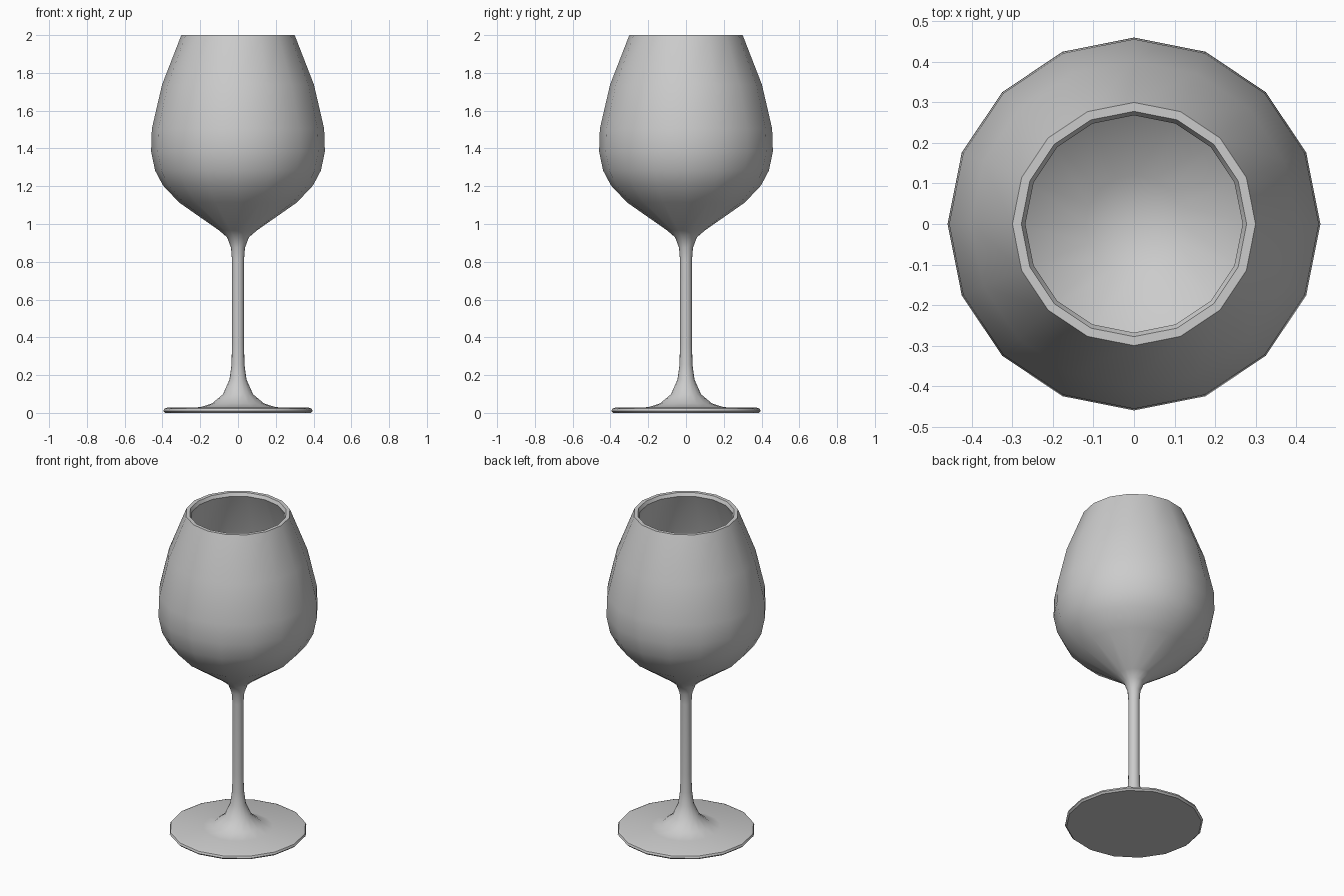
import bpy, bmesh, math

if "Cube" in bpy.data.objects:
    bpy.data.objects.remove(bpy.data.objects["Cube"])

SIDES = 16

# Half profiles as (radius, height), from the underside up and into the bowl
FOOT_AND_STEM = [(0, 0), (0.385, 0), (0.395, 0.01), (0.39, 0.022), (0.375, 0.028),
                 (0.2, 0.03), (0.138, 0.05), (0.08, 0.098), (0.045, 0.177),
                 (0.034, 0.257), (0.032, 0.37), (0.032, 0.81), (0.037, 0.875),
                 (0.058, 0.93), (0.10, 0.966)]
BOWL_OUTSIDE = [(0.312, 1.114), (0.397, 1.204), (0.439, 1.283), (0.46, 1.384),
                (0.456, 1.505), (0.402, 1.738), (0.30, 2.0)]
BOWL_INSIDE = [(0.278, 2.0), (0.268, 1.98), (0.373, 1.73), (0.426, 1.502),
               (0.43, 1.392), (0.411, 1.297), (0.373, 1.225), (0.293, 1.138),
               (0.12, 1.02), (0, 0.99)]


def lathe(name, profile):
    bm = bmesh.new()
    verts = [bm.verts.new((r, 0, z)) for r, z in profile]
    edges = [bm.edges.new(pair) for pair in zip(verts, verts[1:])]
    bmesh.ops.spin(bm, geom=verts + edges, cent=(0, 0, 0), axis=(0, 0, 1),
                   angle=math.tau, steps=SIDES, use_merge=False)
    bmesh.ops.remove_doubles(bm, verts=bm.verts, dist=0.0005)
    bmesh.ops.recalc_face_normals(bm, faces=bm.faces)
    mesh = bpy.data.meshes.new(name)
    bm.to_mesh(mesh)
    bm.free()
    obj = bpy.data.objects.new(name, mesh)
    bpy.context.collection.objects.link(obj)
    return obj


# One continuous shell: foot, stem, bowl and hollow interior
glass = lathe("wine_glass", FOOT_AND_STEM + BOWL_OUTSIDE + BOWL_INSIDE)

# Smooth walls with crisp foot and rim edges
bpy.context.view_layer.objects.active = glass
glass.select_set(True)
bpy.ops.object.shade_smooth_by_angle(angle=math.radians(40))
